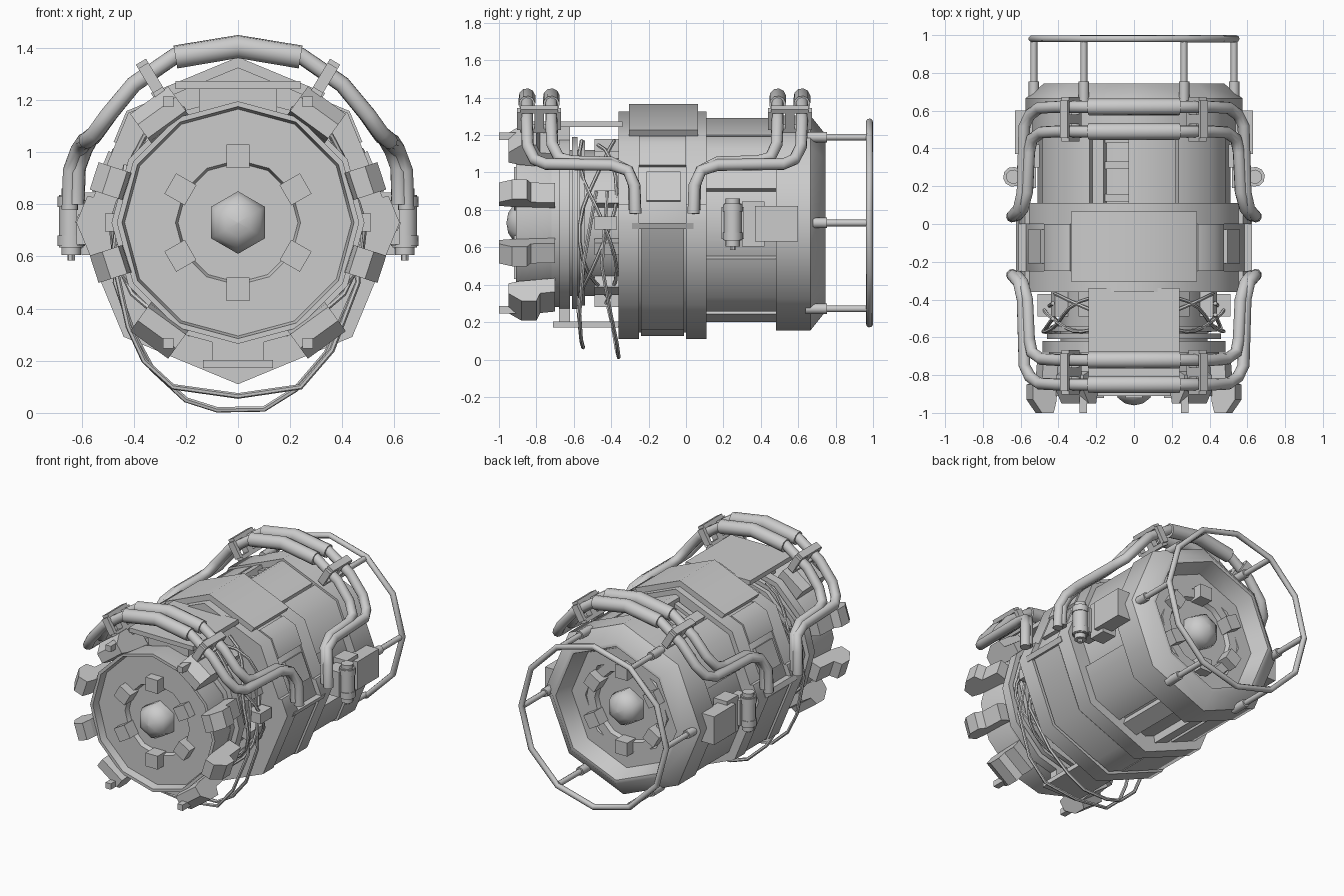
import bpy, bmesh
from math import sin, cos, pi, radians
from mathutils import Vector, Matrix

cube = bpy.data.objects.get("Cube")
if cube:
    bpy.data.objects.remove(cube, do_unlink=True)

AXIS = 0.73  # height of the long axis
grey = bpy.data.materials.new("light_grey")
grey.use_nodes = True
grey.diffuse_color = (0.6, 0.6, 0.6, 1)
grey.node_tree.nodes["Principled BSDF"].inputs["Base Color"].default_value = (0.6, 0.6, 0.6, 1)


def polar(a, r, y):
    """Point at an angle in degrees around the long axis."""
    return Vector((r * cos(radians(a)), y, AXIS + r * sin(radians(a))))


def finish(name, bm, smooth=None):
    bmesh.ops.remove_doubles(bm, verts=bm.verts, dist=0.0001)
    bmesh.ops.recalc_face_normals(bm, faces=bm.faces)
    mesh = bpy.data.meshes.new(name)
    bm.to_mesh(mesh)
    bm.free()
    mesh.materials.append(grey)
    ob = bpy.data.objects.new(name, mesh)
    bpy.context.collection.objects.link(ob)
    if smooth:
        bpy.ops.object.select_all(action='DESELECT')
        ob.select_set(True)
        bpy.context.view_layer.objects.active = ob
        bpy.ops.object.shade_smooth_by_angle(angle=radians(smooth))
    return ob


def bridge(bm, loops, closed_ends=True, ring=False):
    """Skin a list of equal point loops."""
    rows = [[bm.verts.new(p) for p in loop] for loop in loops]
    n = len(rows[0])
    pairs = list(zip(rows, rows[1:])) + ([(rows[-1], rows[0])] if ring else [])
    for a, b in pairs:
        for i in range(n):
            j = (i + 1) % n
            bm.faces.new((a[i], a[j], b[j], b[i]))
    if closed_ends and not ring:
        bm.faces.new(rows[0])
        bm.faces.new(rows[-1])


def lathe(name, profile, sides=8, phase=0, smooth=46):
    """Spin (y, radius) points around the long axis."""
    bm = bmesh.new()
    bridge(bm, [[polar(phase + 360 * i / sides, r, y) for i in range(sides)] for y, r in profile])
    return finish(name, bm, smooth)


def shell(name, r0, r1, y0, y1, a0, a1):
    """Curved plate that follows the octagon between two angles."""
    angles = [a0] + [k * 45 for k in range(-8, 9) if a0 < k * 45 < a1] + [a1]
    bm = bmesh.new()
    loops = []
    for a in angles:
        f = cos(pi / 8) / cos(radians(a % 45 - 22.5))
        loops.append([polar(a, r * f, y) for r, y in ((r0, y0), (r1, y0), (r1, y1), (r0, y1))])
    bridge(bm, loops)
    return finish(name, bm, 46)


def box(name, loc, size, angle=0):
    """Box whose local x is radial at the given angle."""
    bm = bmesh.new()
    bmesh.ops.create_cube(bm, size=1)
    m = Matrix.Translation(loc) @ Matrix.Rotation(radians(-angle), 4, 'Y') @ Matrix.Diagonal((*size, 1))
    bm.transform(m)
    return finish(name, bm)


def tube(name, points, r, sides=8, cyclic=False, smooth=50):
    """Sweep a polygon along a path."""
    pts = [Vector(p) for p in points]
    n = len(pts)
    tans = []
    for i in range(n):
        a = pts[i - 1] if (i or cyclic) else pts[i]
        b = pts[(i + 1) % n] if (i < n - 1 or cyclic) else pts[i]
        tans.append((b - a).normalized())
    up = tans[0].orthogonal().normalized()
    loops = []
    for p, t in zip(pts, tans):
        up = (up - t * up.dot(t)).normalized()
        side = t.cross(up)
        loops.append([p + r * (up * cos(2 * pi * k / sides) + side * sin(2 * pi * k / sides))
                      for k in range(sides)])
    bm = bmesh.new()
    bridge(bm, loops, ring=cyclic)
    return finish(name, bm, smooth)


# Recessed core with ring, six blocks and a domed hub, used at both ends
def core(label, floor, s):
    lathe(label + "_core_ring", [(floor, .31), (floor + s * .03, .30), (floor + s * .03, .24),
                                 (floor, .23)], 12)
    for k in range(6):
        box(label + "_core_block", polar(30 + 60 * k, .255, floor + s * .04), (.09, .1, .09), 30 + 60 * k)
    lathe(label + "_hub", [(floor - s * .02, .12), (floor + s * .04, .12), (floor + s * .09, .1),
                           (floor + s * .12, .055), (floor + s * .13, .002)], 6, 30, 60)


# Main body
lathe("front_shell", [(-.68, .02), (-.68, .44), (-.76, .455), (-.91, .465), (-.91, .445),
                      (-.86, .435), (-.86, .3), (-.83, .29), (-.83, .02)], 12)
core("front", -.83, -1)
for y0, y1, r in ((-.72, -.68, .45), (-.68, -.62, .485), (-.61, -.58, .46), (-.57, -.54, .44)):
    lathe("front_flange", [(y0, r), (y1, r)], 12)
lathe("neck", [(-.7, .39), (-.34, .39)], 12)
lathe("middle_band", [(-.36, .3), (-.36, .57), (-.33, .585), (.08, .585), (.11, .57), (.11, .3)])
lathe("rear_drum", [(.1, .51), (.5, .51)])
lathe("rear_ring", [(.48, .4), (.48, .575), (.665, .575), (.745, .475), (.745, .45),
                    (.63, .41), (.63, .31), (.6, .3), (.6, .02)])
core("rear", .6, 1)

# Raised flanges and plates on the middle band
for y0, y1 in ((-.36, -.25), (0, .11)):
    shell("band_flange", .56, .62, y0, y1, -190, 10)
    shell("band_upper_flange", .56, .595, y0, y1, 10, 170)
shell("roof_plate", .56, .635, -.305, .065, 56, 124)
shell("belly_plate", .56, .605, -.24, -.01, -100, -80)
for a in (0, 180):
    lo, hi = (-80, -2) if a == 0 else (-178, -100)
    shell("lower_side_panel", .57, .61, -.24, -.01, lo, hi)
    shell("waist_bar", .56, .625, -.29, .04, a - 3, a)
    lo, hi = (12, 29) if a == 0 else (151, 168)
    shell("side_plate", .57, .61, -.21, -.03, lo, hi)
    lo, hi = (33, 54) if a == 0 else (126, 147)
    shell("shoulder_plate", .57, .605, -.25, 0, lo, hi)

# Plates on the rear drum, with side slots, a roof window and a belly trench between them
for lo, hi in ((21, 63), (65, 93), (108, 115), (117, 159), (202, 246), (250, 262), (278, 290), (294, 338)):
    shell("drum_plate", .49, .56, .11, .48, lo, hi)
for y in (.14, .31, .45):
    shell("roof_window_step", .49, .535, y - .02, y + .02, 93, 108)

# Flat tongues bridging the neck above and below, and ribs around it
box("upper_tongue", (0, -.58, 1.258), (.48, .48, .03))
box("upper_tongue_support", (0, -.68, 1.2), (.3, .12, .1))
box("lower_tongue", (0, -.52, .187), (.27, .38, .03))
box("lower_tongue_support", (0, -.65, .24), (.2, .06, .09))
for a in range(18, 360, 36):
    box("neck_rib", polar(a, .41, -.42), (.08, .14, .07), a)

# Ten-fold front brackets, open at top and bottom
PROFILE = ((-.70, .43), (-.70, .52), (-.83, .53), (-.85, .58), (-.93, .58),
           (-1, .53), (-1, .465), (-.94, .45))
for a in (18, 54, 126, 162, 198, 234, 306, 342):
    large = a in (54, 126, 234, 306)
    half, shift = (.09, .05) if large else (.055, 0)
    t = polar(a + 90, half, 0) - Vector((0, 0, AXIS))
    bm = bmesh.new()
    bridge(bm, [[polar(a, r, y + shift * (y < -.8)) + t * k for y, r in PROFILE] for k in (-1, 1)])
    finish("front_bracket", bm)
    if large:
        p = polar(round(a / 60) * 60, .535, 0)
        tube("bracket_bolt", [(p.x, -.86, p.z), (p.x, -1, p.z)], .028, 4, smooth=None)

# Rear cage
tube("cage_ring", [polar(30 * k, .54, .981) for k in range(12)], .019, 8, True)
for k in range(6):
    tube("cage_rod", [polar(60 * k, .53, y) for y in (.64, .98)], .018)
    tube("cage_socket", [polar(60 * k, .53, y) for y in (.64, .755)], .028)

# Pipe arches: two at the front, mirrored to the rear
HALF = {
    "outer_pipe": [(.24, -.85, 1.37), (.4, -.85, 1.26), (.5, -.845, 1.14), (.55, -.81, 1.07),
                   (.58, -.75, 1.045), (.59, -.4, 1.04), (.61, -.31, 1.01), (.64, -.275, .93), (.645, -.27, .78)],
    "inner_pipe": [(.24, -.72, 1.37), (.4, -.72, 1.26), (.49, -.715, 1.15), (.54, -.68, 1.08),
                   (.555, -.61, 1.06), (.565, -.4, 1.055), (.59, -.31, 1.01), (.615, -.28, .94), (.62, -.275, .8)],
}
for rear in (False, True):
    def flip(p):
        return (p[0], -.23 - p[1], p[2]) if rear else p
    end = "rear" if rear else "front"
    for name, half in HALF.items():
        y = half[0][1]
        path = [(-x, v, z) for x, v, z in reversed(half)] + [(0, y, 1.405)] + half
        tube(end + "_" + name, [flip(p) for p in path], .032, 10)
        tube(end + "_pipe_sleeve", [flip(p) for p in ((-.24, y, 1.365), (0, y, 1.405), (.24, y, 1.365))], .045, 10)
    for s in (-1, 1):
        a = 90 - s * 31
        mid = flip((s * .335, -.785, 1.285))
        box(end + "_pipe_clamp", mid, (.13, .05, .045), a)
        for o in (-.105, .105):
            box(end + "_clamp_cheek", (mid[0], mid[1] + o, mid[2]), (.11, .025, .045), a)
        out = Vector((cos(radians(a)), 0, sin(radians(a)))) * .06
        for k in (-1, 1):
            box(end + "_clamp_bar", Vector(mid) + out * k, (.025, .2, .045), a)

# Side canisters with equipment boxes
for s in (-1, 1):
    x = s * .64
    box("equipment_box", (s * .58, .485, .725), (.1, .23, .19))
    box("equipment_step", (s * .55, .36, .725), (.1, .12, .24))
    box("canister_mount", (s * .57, .25, .73), (.1, .12, .17))
    tube("canister", [(x, .25, .635), (x, .25, .835)], .048, 10)
    for z in (.66, .81):
        tube("canister_band", [(x, .25, z - .02), (x, .25, z + .02)], .053, 10)
    tube("canister_cap", [(x, .25, .605), (x, .25, .86)], .038, 10)
    tube("canister_valve", [(x, .25, .585), (x, .25, .61)], .015, 6)
    box("junction_box", (s * .46, -.43, .73), (.1, .12, .07))

# Loose cables: two hanging loops and wavy ones around the neck
tube("hanging_cable_front", [(-.43, -.5, .95), (-.48, -.57, .6), (-.42, -.58, .33), (-.36, -.57, .2), (-.25, -.56, .1),
                             (0, -.55, .065), (.24, -.56, .1), (.36, -.57, .24), (.46, -.55, .5), (.43, -.48, .9)], .011, 6)
tube("hanging_cable_rear", [(-.43, -.42, .95), (-.47, -.45, .5), (-.4, -.42, .3), (-.33, -.39, .17), (-.2, -.37, .05),
                            (-.08, -.36, .012), (.1, -.36, .015), (.22, -.37, .09), (.34, -.4, .23), (.46, -.45, .5),
                            (.43, -.42, .9)], .011, 6)
for s in (-1, 1):
    for k in range(3):
        path = []
        for i in range(13):
            a = 65 - i * 11
            p = polar(a, .46 + .03 * sin(i * .9 + k), -.47 + .1 * sin(i * .4 + k * 2.1))
            path.append((s * p.x, p.y, p.z))
        tube("neck_cable", path, .01, 6)
